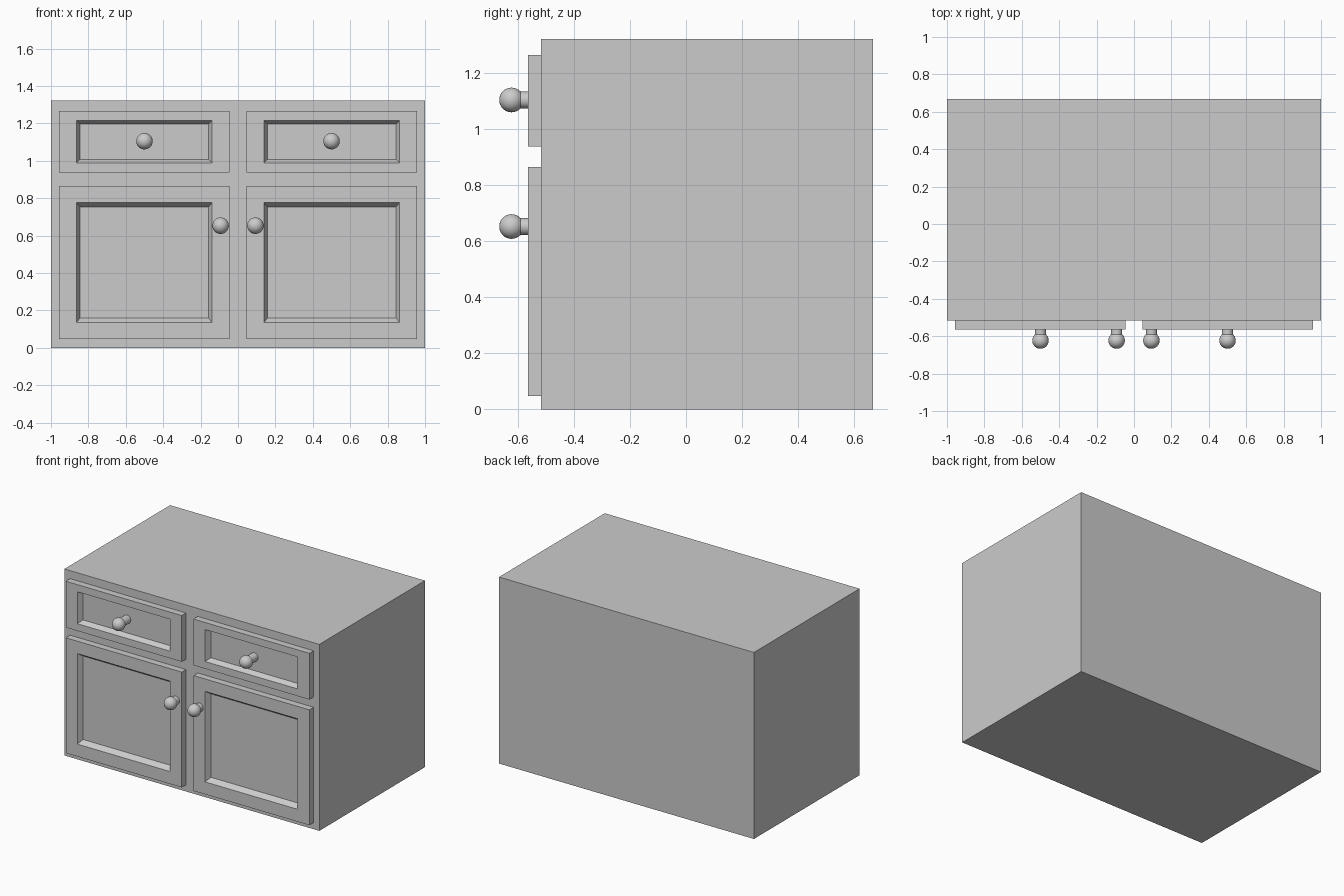
import bpy, bmesh
from math import pi

if "Cube" in bpy.data.objects:
    bpy.data.objects.remove(bpy.data.objects["Cube"])

FRONT, FACE, BACK = -0.565, -0.517, 0.667   # panel front, cabinet front, cabinet back
FLOOR = FRONT + 0.035                       # recessed panel surface


def finish(name, bm):
    bmesh.ops.recalc_face_normals(bm, faces=bm.faces)
    mesh = bpy.data.meshes.new(name)
    bm.to_mesh(mesh)
    bm.free()
    obj = bpy.data.objects.new(name, mesh)
    bpy.context.collection.objects.link(obj)
    return obj


def panel(name, x0, x1, z0, z1, inset_x, inset_z, slope_x, slope_z):
    """Slab with a sloped rectangular recess, built from stacked rectangles."""
    rings = [(0, 0, FACE), (0, 0, FRONT), (inset_x, inset_z, FRONT),
             (inset_x + slope_x, inset_z + slope_z, FLOOR)]
    bm = bmesh.new()
    loops = []
    for dx, dz, y in rings:
        a, b, c, d = x0 + dx, x1 - dx, z0 + dz, z1 - dz
        loops.append([bm.verts.new((x, y, z)) for x, z in ((a, c), (b, c), (b, d), (a, d))])
    for p, q in zip(loops, loops[1:]):
        for i in range(4):
            j = (i + 1) % 4
            bm.faces.new((p[i], p[j], q[j], q[i]))
    bm.faces.new(loops[0])
    bm.faces.new(loops[-1])
    return finish(name, bm)


def knob(name, x, z, base_y):
    """Round ball on a short stem."""
    tip = -0.623
    bpy.ops.mesh.primitive_cylinder_add(vertices=32, radius=0.03, depth=base_y - tip,
                                        location=(x, (base_y + tip) / 2, z), rotation=(pi / 2, 0, 0))
    stem = bpy.context.object
    stem.name = name + "_stem"
    bpy.ops.object.shade_smooth_by_angle()
    bpy.ops.mesh.primitive_uv_sphere_add(segments=32, ring_count=16, radius=0.044,
                                         location=(x, tip, z), rotation=(pi / 2, 0, 0))
    bpy.context.object.name = name + "_ball"
    bpy.ops.object.shade_smooth_by_angle()


# Cabinet body
bpy.ops.mesh.primitive_cube_add(size=1, location=(0, (FACE + BACK) / 2, 0.6615))
body = bpy.context.object
body.name = "cabinet_body"
body.scale = (2, BACK - FACE, 1.323)

# Drawers, doors and their knobs on both sides
for side, s in (("left", -1), ("right", 1)):
    x0, x1 = sorted((s * 0.956, s * 0.046))
    panel(side + "_drawer", x0, x1, 0.938, 1.266, 0.092, 0.051, 0.02, 0.019)
    panel(side + "_door", x0, x1, 0.047, 0.865, 0.092, 0.088, 0.02, 0.025)
    knob(side + "_drawer_knob", s * 0.5, 1.105, FLOOR + 0.002)
    knob(side + "_door_knob", s * 0.093, 0.653, FRONT + 0.002)
